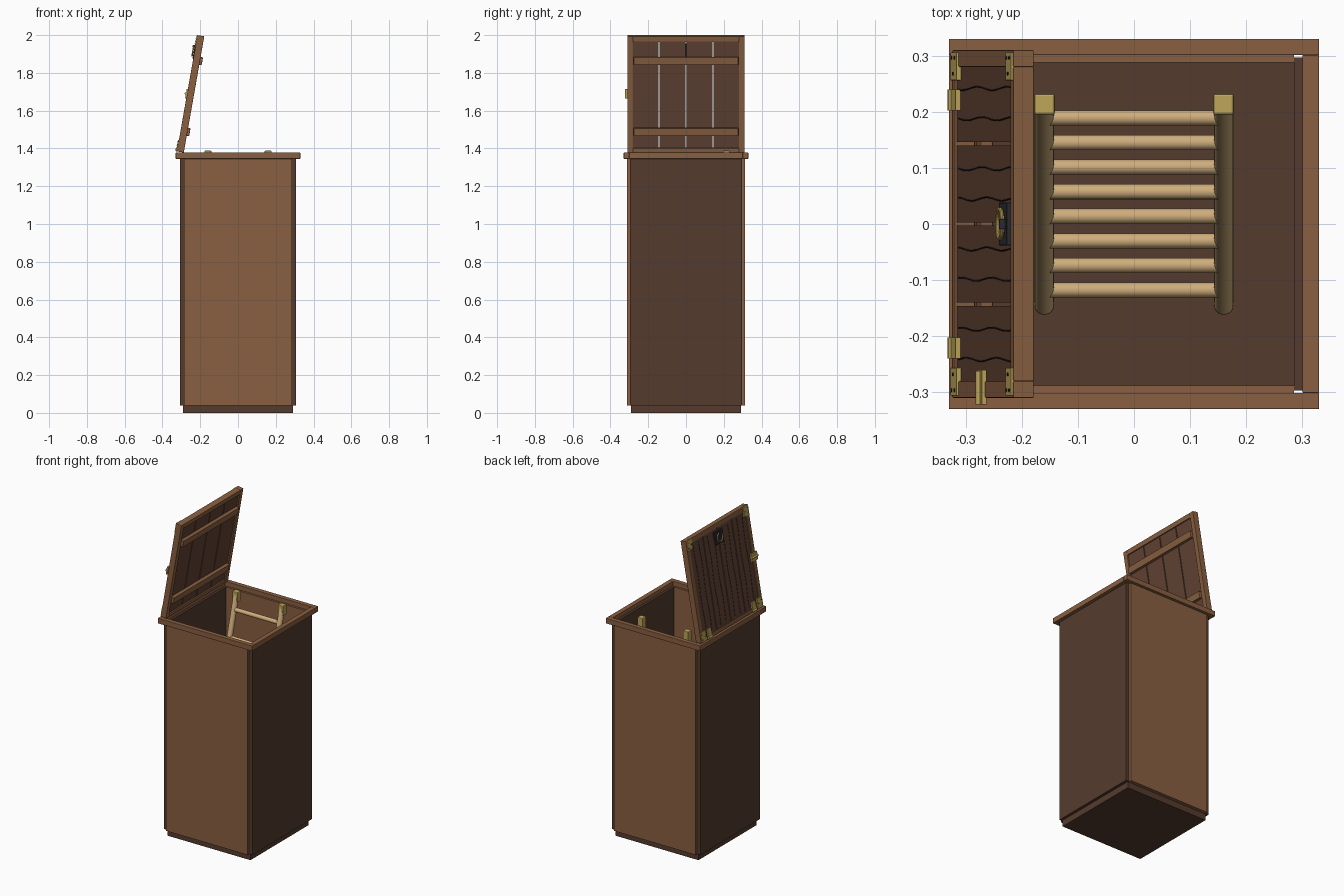
import bpy, math
from mathutils import Vector, Matrix

if "Cube" in bpy.data.objects:
    bpy.data.objects.remove(bpy.data.objects["Cube"])


def material(name, rgb):
    m = bpy.data.materials.new(name)
    m.diffuse_color = (*rgb, 1)
    m.use_nodes = True
    m.node_tree.nodes["Principled BSDF"].inputs["Base Color"].default_value = m.diffuse_color
    return m


WOOD = material("wood", (0.25, 0.115, 0.052))
DARK = material("dark_wood", (0.09, 0.044, 0.027))
PLANK = material("plank_wood", (0.12, 0.055, 0.034))
TAN = material("ladder_wood", (0.62, 0.42, 0.2))
BRASS = material("brass", (0.52, 0.38, 0.1))
IRON = material("iron", (0.025, 0.024, 0.03))
GRAIN = material("grain", (0.03, 0.016, 0.01))

# The open lid's frame: local x runs hinge to free edge, local z is its outer face
LEAN = math.radians(10)
LID = Matrix.Translation((-0.287, 0, 1.378)) @ Matrix.Rotation(-(math.pi / 2 - LEAN), 4, 'Y')
L, T = 0.625, 0.037


def finish(name, mat, matrix=None, bevel=0, smooth=False):
    o = bpy.context.object
    o.name = name
    o.data.materials.append(mat)
    if matrix:
        o.matrix_world = matrix @ o.matrix_basis
    if bevel:
        b = o.modifiers.new("bevel", 'BEVEL')
        b.width, b.segments = bevel, 2
    if smooth:
        bpy.ops.object.shade_smooth_by_angle()
    return o


def box(name, mat, x, y, z, matrix=None, bevel=0):
    """Box from (min, max) ranges on each axis."""
    bpy.ops.mesh.primitive_cube_add(size=1, location=[sum(r) / 2 for r in (x, y, z)])
    o = bpy.context.object
    o.data.transform(Matrix.Diagonal([r[1] - r[0] for r in (x, y, z)] + [1]))
    return finish(name, mat, matrix, bevel)


def rod(name, mat, a, b, r, matrix=None, sides=20):
    """Cylinder between two points."""
    a, b = Vector(a), Vector(b)
    bpy.ops.mesh.primitive_cylinder_add(
        vertices=sides, radius=r, depth=(b - a).length, location=(a + b) / 2,
        rotation=(b - a).to_track_quat('Z', 'Y').to_euler())
    return finish(name, mat, matrix, smooth=True)


def span(s, a, b):
    return tuple(sorted((s * a, s * b)))


# Shaft: floor, walls and top rim
box("floor", DARK, (-0.29, 0.29), (-0.29, 0.29), (0, 0.045))
for s, side, face in ((-1, "left", "front"), (1, "right", "back")):
    box(side + "_wall", DARK, span(s, 0.285, 0.308), (-0.297, 0.297), (0.04, 1.35))
    box(face + "_wall", WOOD, (-0.285, 0.285), span(s, 0.288, 0.312), (0.04, 1.35))
    box(face + "_rim", WOOD, (-0.33, 0.33), span(s, 0.301, 0.33), (1.345, 1.378), bevel=0.002)
    box(side + "_rim", WOOD, span(s, 0.3, 0.33), (-0.301, 0.301), (1.345, 1.378), bevel=0.002)

# Ladder leaning against the back wall
top, foot = Vector((0, 0.213, 1.37)), Vector((0, -0.145, 0.05))
for s, side in ((-1, "left"), (1, "right")):
    off = Vector((s * 0.16, 0, 0))
    rod(side + "_ladder_rail", TAN, top + off, foot + off, 0.017)
    box(side + "_ladder_cap", BRASS, span(s, 0.141, 0.178), (0.195, 0.232), (1.325, 1.388), bevel=0.004)
for i in range(8):
    y = 0.189 - i * 0.0438
    z = top.z - (top.y - y) / (top.y - foot.y) * (top.z - foot.z)
    rod(f"rung_{i + 1}", TAN, (-0.155, y, z), (0.155, y, z), 0.0135)

# Lid frame
for s, side in ((-1, "front"), (1, "back")):
    box("lid_stile_" + side, WOOD, (0, L), span(s, 0.28, 0.31), (0, T), LID, 0.002)
box("lid_hinge_rail", WOOD, (0, 0.022), (-0.28, 0.28), (0, T), LID, 0.002)
box("lid_free_rail", WOOD, (L - 0.03, L), (-0.28, 0.28), (0, T), LID, 0.002)

# Lid planks with wavy grain lines, and inner battens
for i in range(4):
    c = (i - 1.5) * 0.143
    hw = 0.0685
    box(f"lid_plank_{i + 1}", PLANK, (0.02, L - 0.028), (c - hw, c + hw), (0.008, T - 0.004), LID)
    for k, d in enumerate((-0.027, 0.027)):
        cu = bpy.data.curves.new("grain", 'CURVE')
        cu.dimensions, cu.bevel_depth, cu.bevel_resolution = '3D', 0.0014, 1
        sp = cu.splines.new('POLY')
        n = 28
        sp.points.add(n)
        for j in range(n + 1):
            t = j / n
            sp.points[j].co = (0.04 + 0.54 * t, c + d + 0.003 * math.sin(t * 11 + i + k), T - 0.0038, 1)
        g = bpy.data.objects.new(f"grain_line_{i + 1}_{k + 1}", cu)
        bpy.context.collection.objects.link(g)
        cu.materials.append(GRAIN)
        g.matrix_world = LID
for i, u in enumerate((0.112, 0.493)):
    box(f"lid_batten_{i + 1}", WOOD, (u - 0.021, u + 0.021), (-0.277, 0.277), (-0.013, 0.01), LID, 0.003)

# Brass corner plates with rivets, and hinges
for s, side in ((-1, "front"), (1, "back")):
    for u0, end in ((0.002, "hinge"), (L - 0.062, "free")):
        tag = f"{side}_{end}"
        box("corner_plate_" + tag, BRASS, (u0, u0 + 0.06), span(s, 0.256, 0.306), (T - 0.005, T + 0.004), LID, 0.001)
        for k, (du, y) in enumerate(((0.015, 0.296), (0.045, 0.296), (0.03, 0.268))):
            rod(f"rivet_{tag}_{k}", IRON, (u0 + du, s * y, T), (u0 + du, s * y, T + 0.006), 0.003, LID, 10)
    box("hinge_leaf_" + side, BRASS, (0, 0.06), span(s, 0.202, 0.24), (T - 0.005, T + 0.005), LID, 0.001)
    rod("hinge_barrel_" + side, BRASS, (0.008, s * 0.202, T + 0.002), (0.008, s * 0.24, T + 0.002), 0.008, LID)

# Pull ring on an iron plate
box("handle_plate", IRON, (0.5, 0.58), (-0.038, 0.038), (T - 0.005, T + 0.004), LID, 0.001)
bpy.ops.mesh.primitive_torus_add(major_radius=0.026, minor_radius=0.004, major_segments=32,
                                 minor_segments=10, location=(0.538, 0, T + 0.009))
finish("pull_ring", BRASS, LID, smooth=True)
rod("ring_staple", IRON, (0.564, -0.009, T + 0.008), (0.564, 0.009, T + 0.008), 0.007, LID, 12)

# Sliding latch on the front edge
box("latch_plate", BRASS, (0.285, 0.335), (-0.322, -0.26), (T - 0.003, T + 0.006), LID, 0.001)
rod("latch_bolt", BRASS, (0.31, -0.322, T + 0.007), (0.31, -0.262, T + 0.007), 0.006, LID, 12)
